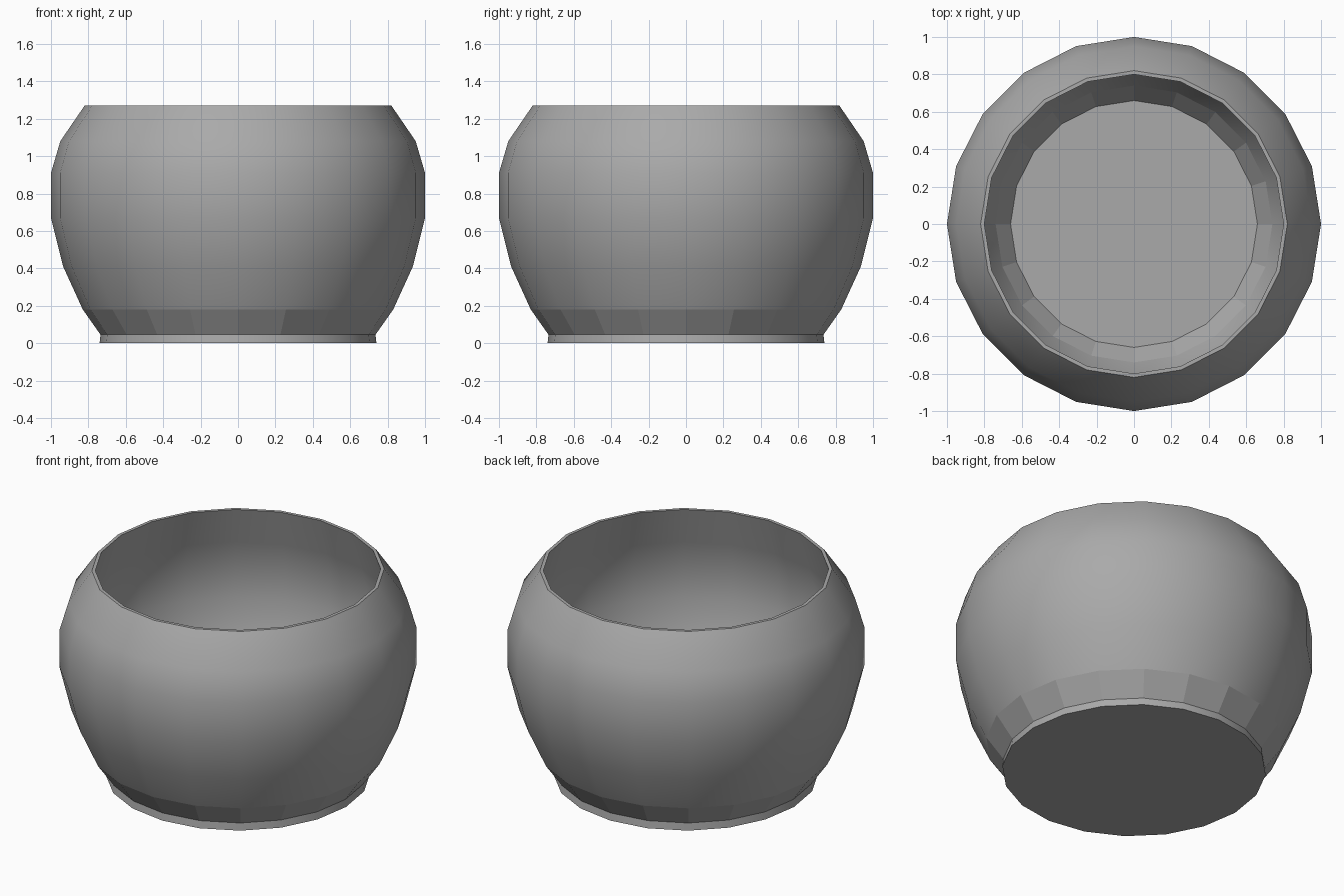
import bpy, bmesh
from math import sin, cos, tau

cube = bpy.data.objects.get("Cube")
if cube:
    bpy.data.objects.remove(cube, do_unlink=True)

SIDES = 20

# One closed profile (radius, height): foot, outer wall, rim, inner wall, floor
OUTER = [(0.74, 0), (0.735, 0.045), (0.83, 0.18), (0.935, 0.41),
         (1, 0.67), (1, 0.91), (0.95, 1.08), (0.82, 1.27)]
INNER = [(0.80, 1.27), (0.865, 1.04), (0.905, 0.895), (0.905, 0.68),
         (0.845, 0.44), (0.74, 0.23), (0.66, 0.12)]
PROFILE = OUTER + INNER
RIM = len(OUTER) - 1
FLAT_BANDS = {1, RIM, len(PROFILE) - 2}
SHARP_RINGS = {0, 1, RIM, RIM + 1, len(PROFILE) - 1}

# Single clay grey
clay = bpy.data.materials.new("clay_grey")
clay.use_nodes = True
color = (0.4, 0.4, 0.4, 1)
clay.diffuse_color = color
clay.node_tree.nodes["Principled BSDF"].inputs["Base Color"].default_value = color

# Bowl: stacked rings, lofted together
bm = bmesh.new()
rings = [[bm.verts.new((r * cos(tau * i / SIDES), r * sin(tau * i / SIDES), z))
          for i in range(SIDES)] for r, z in PROFILE]
for band, (low, high) in enumerate(zip(rings, rings[1:])):
    for i in range(SIDES):
        j = (i + 1) % SIDES
        face = bm.faces.new((low[i], low[j], high[j], high[i]))
        face.smooth = band not in FLAT_BANDS

# Underside and inner floor
bm.faces.new(rings[0][::-1])
bm.faces.new(rings[-1])

# Crisp edges around the foot, rim and floor
for k in SHARP_RINGS:
    for i in range(SIDES):
        bm.edges.get((rings[k][i], rings[k][(i + 1) % SIDES])).smooth = False

mesh = bpy.data.meshes.new("bowl")
bm.to_mesh(mesh)
bm.free()
mesh.materials.append(clay)
bowl = bpy.data.objects.new("bowl", mesh)
bpy.context.collection.objects.link(bowl)
